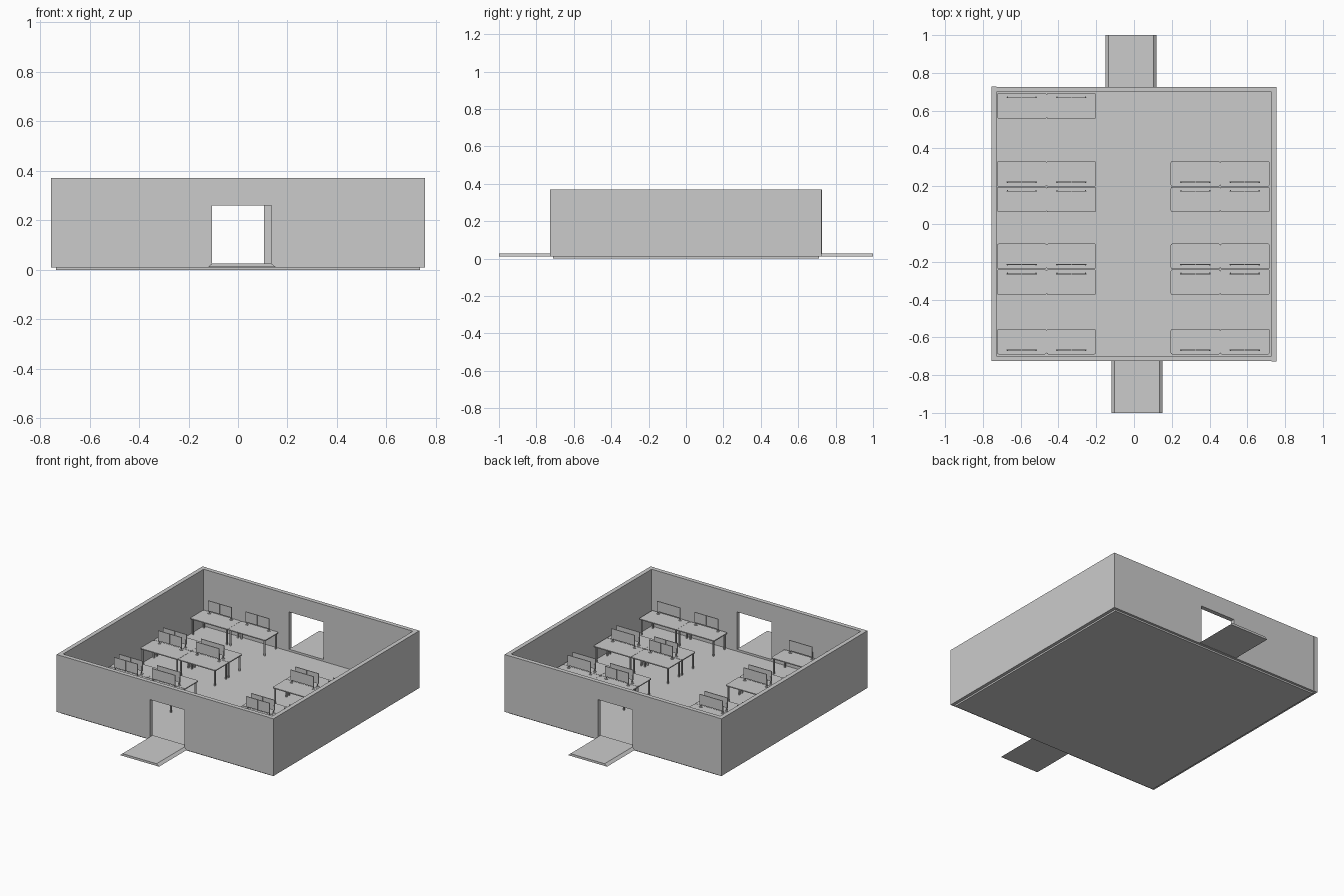
import bpy, bmesh
from math import pi

if "Cube" in bpy.data.objects:
    bpy.data.objects.remove(bpy.data.objects["Cube"])


def link(name, bm):
    bmesh.ops.recalc_face_normals(bm, faces=bm.faces)
    me = bpy.data.meshes.new(name)
    bm.to_mesh(me)
    bm.free()
    ob = bpy.data.objects.new(name, me)
    bpy.context.collection.objects.link(ob)
    return ob


def add_box(bm, x0, x1, y0, y1, z0, z1):
    vs = bmesh.ops.create_cube(bm, size=1)["verts"]
    for v in vs:
        v.co.x = x1 if v.co.x > 0 else x0
        v.co.y = y1 if v.co.y > 0 else y0
        v.co.z = z1 if v.co.z > 0 else z0


def box(name, *b):
    bm = bmesh.new()
    add_box(bm, *b)
    return link(name, bm)


def extrude_y(name, profile, y0, y1):
    """Extrude an (x, z) outline along y."""
    bm = bmesh.new()
    face = bm.faces.new([bm.verts.new((x, y0, z)) for x, z in profile])
    res = bmesh.ops.extrude_face_region(bm, geom=[face])
    for v in res["geom"]:
        if isinstance(v, bmesh.types.BMVert):
            v.co.y = y1
    return link(name, bm)


FLOOR, WALL_TOP = 0.013, 0.37

# Floor slab and side walls
box("floor", -0.735, 0.735, -0.71, 0.71, 0, FLOOR)
box("left_wall", -0.755, -0.728, -0.725, 0.727, 0.01, WALL_TOP)
box("right_wall", 0.728, 0.755, -0.727, 0.725, 0.01, WALL_TOP)

# Door walls and entrance ramps, the back ones turned half a circle
wall_outline = [(-0.728, 0.01), (-0.105, 0.01), (-0.105, 0.26), (0.135, 0.26),
                (0.135, 0.01), (0.728, 0.01), (0.728, WALL_TOP), (-0.728, WALL_TOP)]
ramp_outline = [(-0.12, 0.012), (0.151, 0.012), (0.134, 0.026), (-0.104, 0.026)]
sill_outline = [(-0.105, 0.01), (0.135, 0.01), (0.135, 0.026), (-0.105, 0.026)]
for side, turn in (("front", 0), ("back", pi)):
    for part, outline, y0, y1 in (("wall", wall_outline, -0.725, -0.698),
                                  ("ramp", ramp_outline, -1.0, -0.725),
                                  ("door_sill", sill_outline, -0.725, -0.698)):
        extrude_y(f"{side}_{part}", outline, y0, y1).rotation_euler.z = turn

# Desk top with rounded corners
W, D, TOP, THICK = 0.261, 0.134, 0.117, 0.006
bm = bmesh.new()
add_box(bm, -W / 2, W / 2, -D / 2, D / 2, TOP - THICK, TOP)
corners = [e for e in bm.edges if abs(e.verts[0].co.z - e.verts[1].co.z) > 0.001]
bmesh.ops.bevel(bm, geom=corners, offset=0.008, segments=3, affect='EDGES', profile=0.5)
desk_top = link("desk_top", bm)

# Four slim legs
bm = bmesh.new()
for sx in (-1, 1):
    for sy in (-1, 1):
        x, y, r = sx * (W / 2 - 0.012), sy * (D / 2 - 0.012), 0.004
        add_box(bm, x - r, x + r, y - r, y + r, FLOOR, TOP - THICK)
desk_legs = link("desk_legs", bm)

# Pair of flat screens, near the back edge of the desk
bm = bmesh.new()
for x0, x1 in ((-0.081, -0.001), (0.001, 0.081)):
    add_box(bm, x0, x1, 0.041, 0.046, 0.135, 0.199)
screens = link("screen_pair", bm)

# Screen stands: small round foot and post behind each screen
bm = bmesh.new()
for x in (-0.076, 0.076):
    foot = bmesh.ops.create_cone(bm, cap_ends=True, segments=12, radius1=0.01,
                                 radius2=0.01, depth=0.003)["verts"]
    for v in foot:
        v.co.x += x
        v.co.y = v.co.y * 0.8 + 0.047
        v.co.z += TOP + 0.0015
    add_box(bm, x - 0.003, x + 0.003, 0.046, 0.050, TOP, 0.165)
stands = link("screen_stands", bm)

# Desk rows: y centre and whether the screens sit on the -y side
rows = [(0.625, False), (0.266, True), (0.130, False),
        (-0.171, True), (-0.308, False), (-0.623, True)]
parts = (desk_top, desk_legs, screens, stands)
n = 0
for i, (y, flip) in enumerate(rows):
    for side, xc in (("left", -0.463), ("right", 0.456)):
        if i == 0 and side == "right":
            continue
        for dx in (-W / 2 - 0.0005, W / 2 + 0.0005):
            n += 1
            for p in parts:
                ob = bpy.data.objects.new(f"{side}_{p.data.name}_{n}", p.data)
                ob.location = (xc + dx, y, 0)
                ob.rotation_euler.z = pi if flip else 0
                bpy.context.collection.objects.link(ob)

# Remove the template objects, the copies keep their meshes
for p in parts:
    bpy.data.objects.remove(p)
